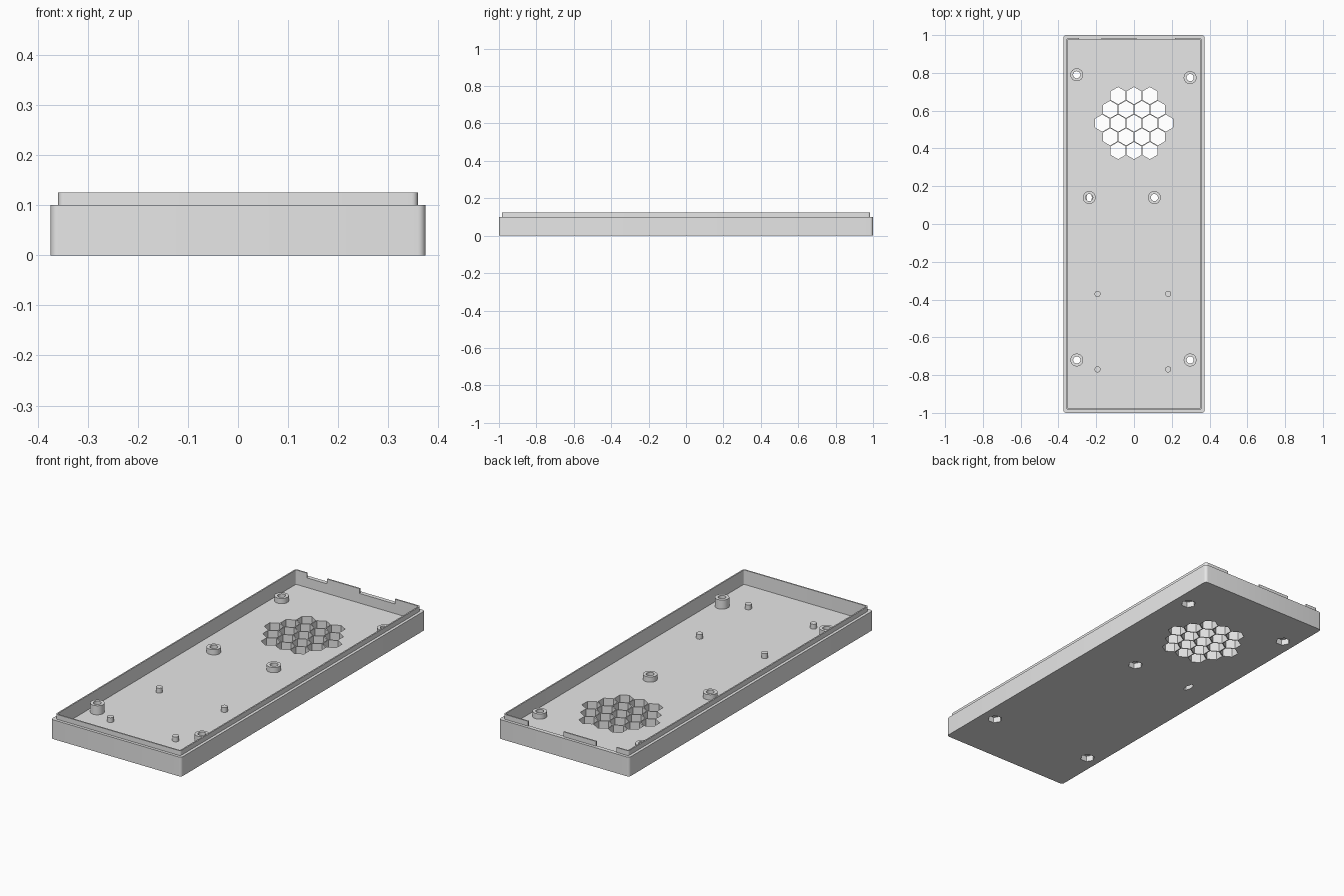
import bpy
import bmesh
from math import cos, sin, pi, radians, sqrt

cube = bpy.data.objects.get("Cube")
if cube:
    bpy.data.objects.remove(cube, do_unlink=True)

grey = bpy.data.materials.new("light grey plastic")
grey.use_nodes = True
grey.diffuse_color = (0.8, 0.8, 0.8, 1)
grey.node_tree.nodes["Principled BSDF"].inputs["Base Color"].default_value = (0.8, 0.8, 0.8, 1)


def polygon(x, y, r, sides, turn=0.0, squash=1.0):
    angles = [turn + 2 * pi * i / sides for i in range(sides)]
    return [(x + squash * r * cos(a), y + r * sin(a)) for a in angles]


def rounded_rect(hx, hy, r, steps=5):
    pts = []
    for i, (sx, sy) in enumerate([(1, 1), (-1, 1), (-1, -1), (1, -1)]):
        for k in range(steps + 1):
            a = pi / 2 * (i + k / steps)
            pts.append((sx * (hx - r) + r * cos(a), sy * (hy - r) + r * sin(a)))
    return pts


def box(x0, x1, y0, y1):
    return [(x0, y0), (x1, y0), (x1, y1), (x0, y1)]


def prisms(name, outlines, z0, z1):
    """One object made of upright prisms over the given outlines."""
    bm = bmesh.new()
    for pts in outlines:
        low = [bm.verts.new((x, y, z0)) for x, y in pts]
        high = [bm.verts.new((x, y, z1)) for x, y in pts]
        bm.faces.new(low[::-1])
        bm.faces.new(high)
        for i in range(len(pts)):
            j = (i + 1) % len(pts)
            bm.faces.new((low[i], low[j], high[j], high[i]))
    mesh = bpy.data.meshes.new(name)
    bm.to_mesh(mesh)
    bm.free()
    mesh.materials.append(grey)
    obj = bpy.data.objects.new(name, mesh)
    bpy.context.collection.objects.link(obj)
    return obj


def select(obj):
    bpy.ops.object.select_all(action='DESELECT')
    obj.select_set(True)
    bpy.context.view_layer.objects.active = obj


def cut(obj, *cutters):
    select(obj)
    for cutter in cutters:
        cutter.hide_render = True
        mod = obj.modifiers.new("cut", 'BOOLEAN')
        mod.operation = 'DIFFERENCE'
        mod.solver = 'EXACT'
        mod.object = cutter
        bpy.ops.object.modifier_apply(modifier=mod.name)


FLOOR, RIM, TOP = 0.05, 0.1, 0.125
low_posts = [(-0.303, 0.79), (0.297, 0.775), (-0.237, 0.14), (0.108, 0.14)]
tall_posts = [(-0.303, -0.72), (0.297, -0.72)]
posts = low_posts + tall_posts

# Cutters: cavity, screw bores, nut recesses, honeycomb vent, lip notches
cavity = prisms("cavity_cutter", [rounded_rect(0.352, 0.978, 0.008)], FLOOR, 0.2)
bores = prisms("bore_cutter", [polygon(x, y, 0.019, 24) for x, y in posts], 0.02, 0.2)
nuts = prisms("nut_cutter", [polygon(x, y, 0.036, 6, 0, 0.4 if i == 2 else 1)
                             for i, (x, y) in enumerate(posts)], -0.05, 0.03)
pitch = 0.084
cells = []
for row in range(-2, 3):
    count = 5 - abs(row)
    for k in range(count):
        cells.append(polygon((k - (count - 1) / 2) * pitch,
                             0.534 + row * pitch * sqrt(3) / 2, 0.0455, 6, pi / 6))
vent = prisms("vent_cutter", cells, -0.05, 0.07)
notches = prisms("notch_cutter", [box(-0.29, -0.173, 0.95, 1.05),
                                  box(0.014, 0.216, 0.95, 1.05)], 0.08, 0.2)

# Tray: floor and outer wall
tray = prisms("tray", [rounded_rect(0.374, 1.0, 0.015)], 0, RIM)
cut(tray, cavity, bores, nuts, vent)

# Thin raised lip, interrupted along the back
lip = prisms("lip", [rounded_rect(0.359, 0.985, 0.012)], RIM, TOP)
cut(lip, cavity, notches)

# Hollow screw posts
rear_posts = prisms("screw_posts", [polygon(x, y, 0.034, 32) for x, y in low_posts], FLOOR, 0.077)
front_posts = prisms("tall_screw_posts", [polygon(x, y, 0.034, 32) for x, y in tall_posts], FLOOR, 0.097)
for post in (rear_posts, front_posts):
    cut(post, bores)

# Small locating pegs
pegs = prisms("locating_pegs", [polygon(x, y, 0.016, 24)
                                for x in (-0.193, 0.181) for y in (-0.37, -0.77)], FLOOR, 0.075)

for obj in (tray, lip, rear_posts, front_posts, pegs):
    select(obj)
    bpy.ops.object.shade_smooth_by_angle(angle=radians(30))

for cutter in (cavity, bores, nuts, vent, notches):
    bpy.data.objects.remove(cutter, do_unlink=True)
